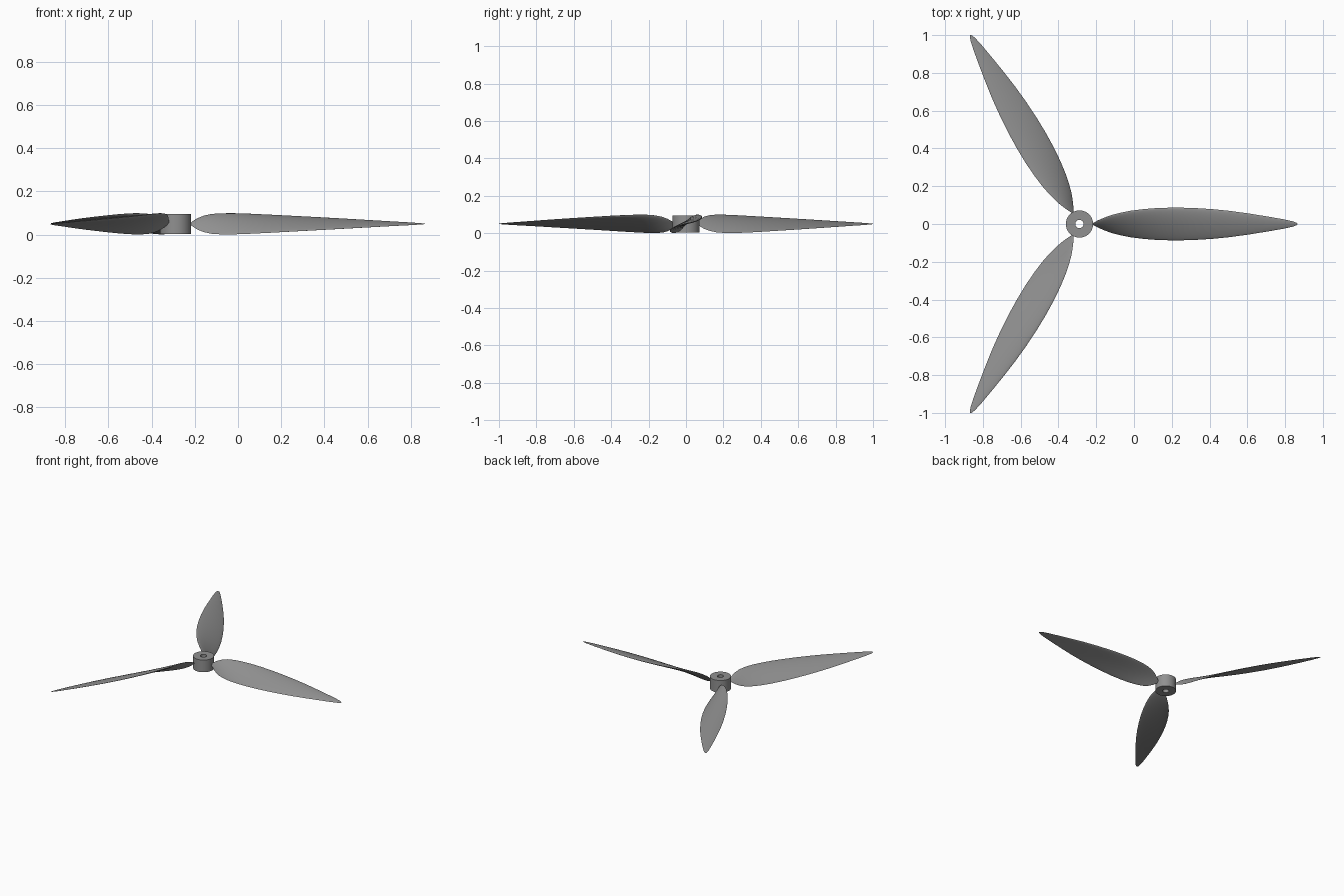
import bpy, bmesh, math

if "Cube" in bpy.data.objects:
    bpy.data.objects.remove(bpy.data.objects["Cube"])

CX, CZ = -0.2887, 0.05   # hub axis and blade mid-height

# blade stations: radius, half width seen from above, half height seen from front
STATIONS = [
    (0.068, 0.004, 0.004), (0.080, 0.010, 0.013), (0.100, 0.020, 0.026),
    (0.130, 0.033, 0.038), (0.165, 0.046, 0.0455), (0.210, 0.058, 0.0485),
    (0.270, 0.070, 0.0485), (0.340, 0.079, 0.046), (0.420, 0.085, 0.042),
    (0.510, 0.087, 0.037), (0.600, 0.085, 0.032), (0.700, 0.079, 0.0265),
    (0.800, 0.069, 0.021), (0.900, 0.055, 0.0155), (1.000, 0.039, 0.010),
    (1.080, 0.025, 0.006), (1.130, 0.014, 0.003), (1.148, 0.007, 0.0015),
    (1.1547, 0.001, 0.001),
]
N = 28                   # points around a blade section

grey = bpy.data.materials.new("dark_grey")
grey.diffuse_color = (0.28, 0.28, 0.28, 1)
grey.use_nodes = True
grey.node_tree.nodes["Principled BSDF"].inputs["Base Color"].default_value = grey.diffuse_color


def finish(name, bm):
    bmesh.ops.recalc_face_normals(bm, faces=bm.faces)
    me = bpy.data.meshes.new(name)
    bm.to_mesh(me)
    bm.free()
    me.materials.append(grey)
    ob = bpy.data.objects.new(name, me)
    bpy.context.collection.objects.link(ob)
    bpy.ops.object.select_all(action='DESELECT')
    ob.select_set(True)
    bpy.context.view_layer.objects.active = ob
    bpy.ops.object.shade_smooth_by_angle(angle=math.radians(35))
    return ob


def bridge(bm, a, b):
    n = len(a)
    for i in range(n):
        j = (i + 1) % n
        bm.faces.new((a[i], a[j], b[j], b[i]))


# twisted airfoil blade, lofted along the radius
def blade(name, angle):
    bm = bmesh.new()
    ca, sa = math.cos(angle), math.sin(angle)
    rings = []
    for r, w, h in STATIONS:
        half = math.hypot(w, h)
        cp, sp = w / half, h / half
        ring = []
        for i in range(N):
            t = 2 * math.pi * i / N
            u = math.cos(t)
            thick = 0.10 * half * math.sin(t) * (1 + 0.3 * u)
            camber = 0.06 * half * (1 - u * u)
            c, v = u * half, thick + camber
            y, z = c * cp - v * sp, c * sp + v * cp
            ring.append(bm.verts.new((CX + r * ca - y * sa, r * sa + y * ca, CZ + z)))
        rings.append(ring)
    for a, b in zip(rings, rings[1:]):
        bridge(bm, a, b)
    bm.faces.new(rings[0])
    bm.faces.new(rings[-1])
    return finish(name, bm)


# hub with a through bore
def hub():
    bm = bmesh.new()
    profile = [(0.072, 0.004), (0.072, 0.096), (0.022, 0.096), (0.022, 0.004)]
    rings = [[bm.verts.new((CX + r * math.cos(2 * math.pi * i / 64),
                            r * math.sin(2 * math.pi * i / 64), z))
              for i in range(64)] for r, z in profile]
    for k in range(4):
        bridge(bm, rings[k], rings[(k + 1) % 4])
    return finish("hub", bm)


hub()
for k in range(3):
    blade(f"blade_{k + 1}", k * 2 * math.pi / 3)
